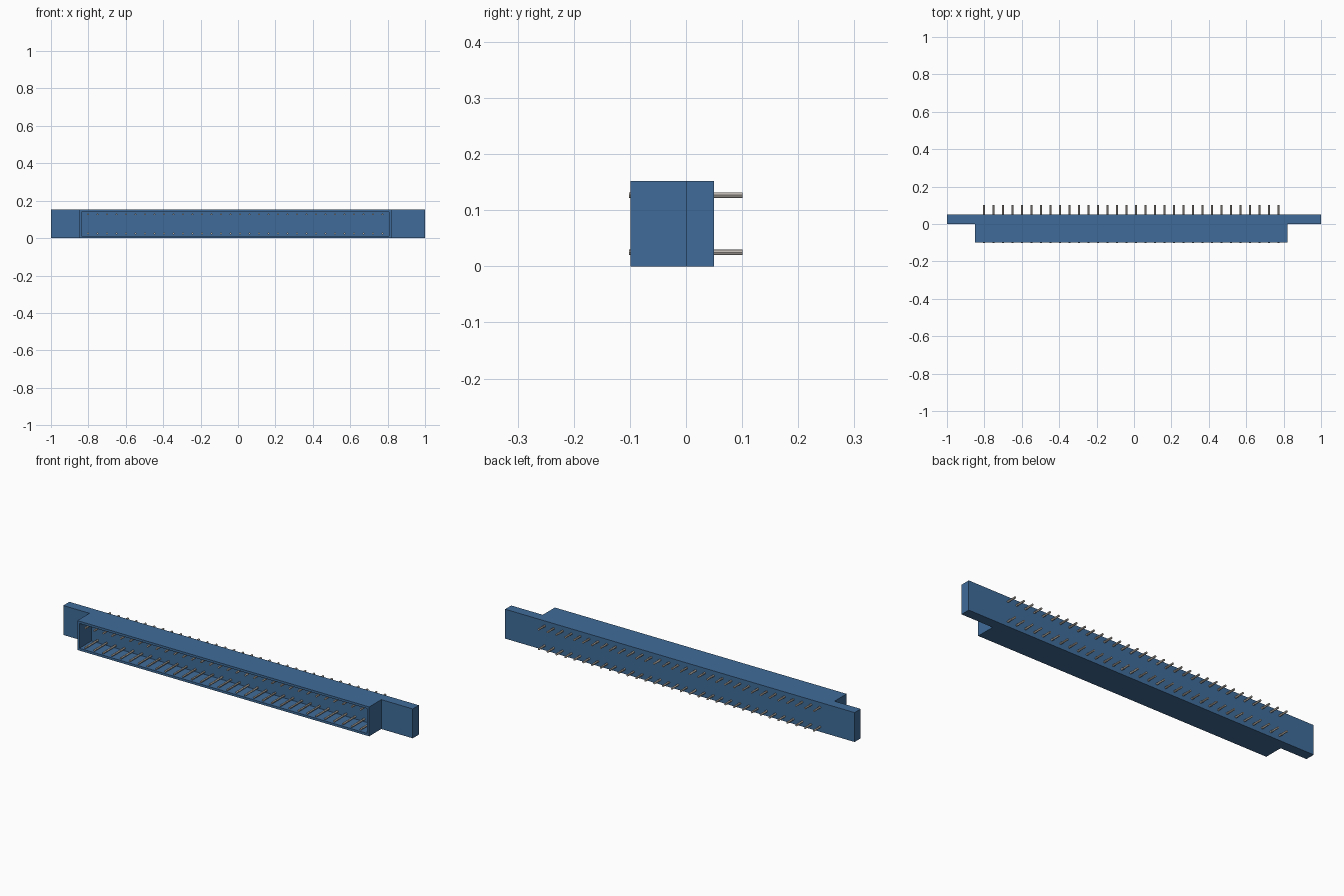
import bpy, bmesh
from mathutils import Matrix, Vector

cube = bpy.data.objects.get("Cube")
if cube:
    bpy.data.objects.remove(cube, do_unlink=True)


def material(name, rgb):
    m = bpy.data.materials.new(name)
    m.use_nodes = True
    m.diffuse_color = (*rgb, 1)
    bsdf = next(n for n in m.node_tree.nodes if n.type == 'BSDF_PRINCIPLED')
    bsdf.inputs["Base Color"].default_value = (*rgb, 1)
    return m


def finish(bm, name, mat):
    bmesh.ops.recalc_face_normals(bm, faces=bm.faces[:])
    mesh = bpy.data.meshes.new(name)
    bm.to_mesh(mesh)
    bm.free()
    mesh.materials.append(mat)
    obj = bpy.data.objects.new(name, mesh)
    bpy.context.collection.objects.link(obj)
    return obj


blue = material("blue plastic", (0.05, 0.15, 0.32))
metal = material("pin metal", (0.5, 0.46, 0.42))

HEIGHT = 0.152
FRONT, STEP, BACK = -0.099, 0.0, 0.05
LEFT, RIGHT = -0.85, 0.82

# Housing: stepped outline extruded upward
outline = [(-1, STEP), (LEFT, STEP), (LEFT, FRONT), (RIGHT, FRONT),
           (RIGHT, STEP), (1, STEP), (1, BACK), (-1, BACK)]
bm = bmesh.new()
base = bm.faces.new([bm.verts.new((x, y, 0)) for x, y in outline])
top = bmesh.ops.extrude_face_region(bm, geom=[base])
bmesh.ops.translate(bm, vec=(0, 0, HEIGHT),
                    verts=[v for v in top["geom"] if isinstance(v, bmesh.types.BMVert)])
bmesh.ops.recalc_face_normals(bm, faces=bm.faces[:])

# Open socket: front face inset, then pushed back
mouth = min(bm.faces, key=lambda f: (round(f.normal.y, 3), f.calc_center_median().y))
bmesh.ops.inset_region(bm, faces=[mouth], thickness=0.012, use_even_offset=True)
pocket = bmesh.ops.extrude_discrete_faces(bm, faces=[mouth])["faces"][0]
bmesh.ops.translate(bm, vec=(0, STEP - FRONT, 0), verts=pocket.verts[:])
finish(bm, "connector_housing", blue)

# Contact pins: two rows running through the housing
PITCH, COUNT = 0.0508, 32
PIN_FRONT, PIN_BACK = -0.102, 0.101
bm = bmesh.new()
for z in (0.025, 0.127):
    for i in range(COUNT):
        place = Vector((-0.802 + i * PITCH, (PIN_FRONT + PIN_BACK) / 2, z))
        bmesh.ops.create_cone(bm, cap_ends=True, segments=12, radius1=0.005, radius2=0.005,
                              depth=PIN_BACK - PIN_FRONT,
                              matrix=Matrix.Translation(place) @ Matrix.Rotation(1.5708, 4, 'X'))
pins = finish(bm, "contact_pins", metal)
bpy.context.view_layer.objects.active = pins
pins.select_set(True)
bpy.ops.object.shade_smooth_by_angle()
